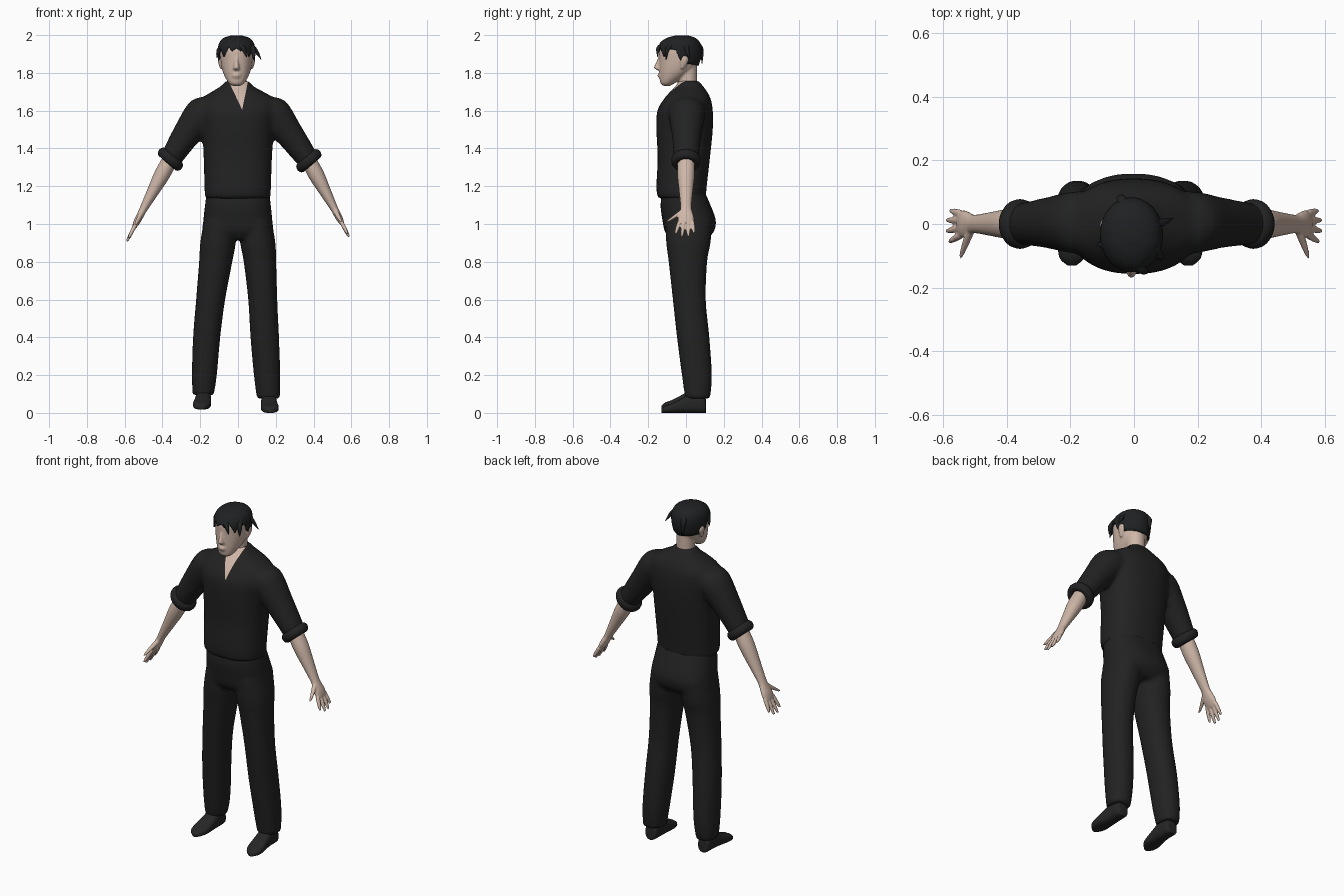
import bpy, bmesh, math
from mathutils import Vector

cube = bpy.data.objects.get("Cube")
if cube:
    bpy.data.objects.remove(cube, do_unlink=True)

X, Y, Z = Vector((1, 0, 0)), Vector((0, 1, 0)), Vector((0, 0, 1))


def material(name, rgb):
    m = bpy.data.materials.new(name)
    m.use_nodes = True
    m.diffuse_color = (*rgb, 1)
    bsdf = m.node_tree.nodes["Principled BSDF"]
    bsdf.inputs["Base Color"].default_value = (*rgb, 1)
    bsdf.inputs["Roughness"].default_value = 0.8
    return m


CLOTH = material("black cloth", (0.016, 0.016, 0.016))
HAIR = material("black hair", (0.014, 0.015, 0.016))
SHOE = material("dark leather", (0.019, 0.019, 0.02))
SKIN = material("skin", (0.62, 0.47, 0.39))


def spline(rows, steps=4):
    """Smoothly interpolate between rows of numbers."""
    out = []
    for i in range(len(rows) - 1):
        a, b, c, d = (rows[max(0, min(len(rows) - 1, i + k))] for k in (-1, 0, 1, 2))
        for s in range(steps):
            t = s / steps
            out.append([q + t / 2 * (r - p + t * (2 * p - 5 * q + 4 * r - e + t * (3 * (q - r) + e - p)))
                        for p, q, r, e in zip(a, b, c, d)])
    return out + [list(rows[-1])]


def loft(bm, rows, u=X, v=Y, power=1.0, n=32):
    """Skin elliptical rings given as (x, y, z, radius_u, radius_v)."""
    def bend(w):
        return math.copysign(abs(w) ** power, w)
    rings = []
    for x, y, z, ru, rv in spline(rows):
        ru, rv = max(ru, 0.002), max(rv, 0.002)
        angles = [2 * math.pi * k / n for k in range(n)]
        rings.append([bm.verts.new(Vector((x, y, z)) + u * ru * bend(math.cos(a)) + v * rv * bend(math.sin(a)))
                      for a in angles])
    faces = [bm.faces.new(rings[0]), bm.faces.new(rings[-1])]
    for a, b in zip(rings, rings[1:]):
        faces += [bm.faces.new((a[k], a[(k + 1) % n], b[(k + 1) % n], b[k])) for k in range(n)]
    bmesh.ops.recalc_face_normals(bm, faces=faces)


def bands(rows):
    """Turn (z, x0, x1, y0, y1) extents into rings."""
    return [((a + b) / 2, (c + d) / 2, z, (b - a) / 2, (d - c) / 2) for z, a, b, c, d in rows]


def finish(bm, name, mat, voxel=0, smooth=4):
    mesh = bpy.data.meshes.new(name)
    bm.to_mesh(mesh)
    bm.free()
    obj = bpy.data.objects.new(name, mesh)
    bpy.context.collection.objects.link(obj)
    mesh.materials.append(mat)
    bpy.ops.object.select_all(action='DESELECT')
    bpy.context.view_layer.objects.active = obj
    obj.select_set(True)
    if voxel:
        rm = obj.modifiers.new("Blend", 'REMESH')
        rm.mode, rm.voxel_size = 'VOXEL', voxel
        sm = obj.modifiers.new("Soften", 'SMOOTH')
        sm.factor, sm.iterations = 0.5, smooth
        for mod in ("Blend", "Soften"):
            bpy.ops.object.modifier_apply(modifier=mod)
    bpy.ops.object.shade_smooth_by_angle(angle=math.radians(50))
    return obj


# Arm layout per side: sign, cuff, wrist and fingertip in x-z
ARMS = {"left": (1, (0.375, 1.335), (0.505, 1.09), (0.588, 0.932)),
        "right": (-1, (0.358, 1.343), (0.50, 1.08), (0.588, 0.908))}

# Shirt: torso and sleeves blended together
bm = bmesh.new()
loft(bm, bands([(1.135, -.175, .172, -.15, .105), (1.2, -.178, .175, -.157, .11), (1.35, -.182, .18, -.15, .127),
                (1.5, -.19, .19, -.157, .142), (1.6, -.205, .205, -.152, .142), (1.66, -.195, .195, -.118, .132),
                (1.7, -.14, .135, -.085, .112), (1.73, -.09, .08, -.055, .09), (1.757, -.067, .058, -.04, .07)]),
     power=0.85)
for s, cuff, wrist, tip in ARMS.values():
    u = Vector((0.76 * s, 0, 0.65))
    loft(bm, [(s * .10, .005, 1.63, .07, .09), (s * .18, .005, 1.592, .092, .098), (s * .27, .004, 1.48, .076, .08),
              (s * cuff[0], 0, cuff[1], .058, .064)], u)
shirt = finish(bm, "shirt", CLOTH, 0.013, 5)

# Open neckline: cut a V into the front and colour it as skin
shirt.data.materials.append(SKIN)
apex = Vector((0.022, 0, 1.605))
normals = [(apex - Vector((x, 0, 1.74))).cross(Y) * k for x, k in ((-.042, 1), (.05, -1))]
bm = bmesh.new()
bm.from_mesh(shirt.data)
for nrm in normals:
    near = [f for f in bm.faces if f.calc_center_median().y < 0 and f.calc_center_median().z > 1.56
            and abs(f.calc_center_median().x) < 0.1]
    geom = near + list({e for f in near for e in f.edges}) + list({w for f in near for w in f.verts})
    bmesh.ops.bisect_plane(bm, geom=geom, plane_co=apex, plane_no=nrm, dist=1e-5)
inside = Vector((0.01, 0, 1.7)) - apex
for f in bm.faces:
    p = f.calc_center_median()
    if p.y < 0 and p.z > apex.z and all((p - apex).dot(q) * inside.dot(q) > 0 for q in normals):
        f.material_index = 1
bm.to_mesh(shirt.data)
bm.free()

# Rolled cuffs, forearms and hands
for side, (s, cuff, wrist, tip) in ARMS.items():
    bpy.ops.mesh.primitive_torus_add(major_radius=0.055, minor_radius=0.023, major_segments=40, minor_segments=14,
                                     location=(s * cuff[0], 0, cuff[1]), rotation=(0, math.atan2(0.65 * s, -0.76), 0))
    roll = bpy.context.object
    roll.name = side + "_cuff"
    roll.scale.z = 1.2
    roll.data.materials.append(CLOTH)
    bpy.ops.object.shade_smooth()

    C, W, T = (Vector((s * p[0], 0, p[1])) for p in (cuff, wrist, tip))
    d = (T - W).normalized()
    u = d.cross(Y)
    knuckle = W.lerp(T, 0.5)
    bm = bmesh.new()
    loft(bm, [(*C.lerp(W, t), a, b) for t, a, b in
              ((0, .04, .046), (.3, .042, .046), (.65, .032, .037), (1, .021, .029))]
         + [(*W.lerp(T, t), a, b) for t, a, b in ((.2, .019, .036), (.38, .018, .043), (.55, .012, .04))], u)
    for y0, y1, reach in ((-.035, -.055, .9), (-.012, -.022, 1), (.012, .012, .99), (.033, .042, .87)):
        end = W.lerp(T, reach)
        loft(bm, [(knuckle.x, y0, knuckle.z, .011, .012), (*(knuckle.lerp(end, 0.6) + Y * (y0 * .4 + y1 * .6)), .010, .0105),
                  (end.x, y1, end.z, .006, .006)], u, n=12)
    base, end = W.lerp(T, 0.12), W.lerp(T, 0.5)
    loft(bm, [(base.x, -.015, base.z, .014, .018), (*(base.lerp(end, .55) - Y * .06), .012, .015),
              (end.x, -.102, end.z, .007, .008)], u, n=12)
    finish(bm, side + "_forearm_and_hand", SKIN, 0.0045, 2)

# Trousers: hips and two legs blended together
bm = bmesh.new()
loft(bm, bands([(1.18, -.165, .165, -.125, .095), (1.1, -.175, .174, -.135, .13), (1.02, -.184, .182, -.125, .158),
                (.96, -.188, .186, -.112, .148), (.92, -.16, .16, -.08, .11)]), power=0.85)
LEGS = {"right": [(1.02, -.18, -.005, -.11, .14), (.9, -.2, -.012, -.105, .13), (.8, -.206, -.03, -.092, .112),
                  (.6, -.222, -.068, -.07, .105), (.4, -.238, -.094, -.048, .124), (.2, -.244, -.112, -.022, .137),
                  (.095, -.24, -.128, -.004, .128)],
        "left": [(1.02, .005, .178, -.11, .14), (.9, .012, .198, -.105, .13), (.8, .03, .202, -.092, .112),
                 (.6, .054, .208, -.07, .105), (.4, .066, .217, -.048, .124), (.2, .084, .224, -.022, .137),
                 (.075, .1, .222, -.004, .128)]}
for rows in LEGS.values():
    loft(bm, bands(rows), power=0.92)
finish(bm, "trousers", CLOTH, 0.012, 4)

# Shoes
for side, cx, z0, splay in (("right", -.183, .018, -.012), ("left", .163, 0, .008)):
    bm = bmesh.new()
    loft(bm, [(cx + splay * t, y, z0 + h / 2, w, h / 2) for y, w, h, t in
              ((.105, .018, .05, 0), (.095, .036, .085, 0), (.03, .041, .1, 0), (-.02, .044, .078, .3),
               (-.07, .047, .052, .7), (-.108, .038, .038, 1), (-.13, .014, .02, 1))], X, Z, power=0.75)
    finish(bm, side + "_shoe", SHOE)

# Head with neck, nose, ears and lips
CX = -0.008
SKULL = [(1.731, .02, -.118, -.085), (1.745, .04, -.135, -.06), (1.78, .062, -.14, -.005), (1.82, .077, -.142, .045),
         (1.87, .085, -.143, .066), (1.92, .087, -.143, .07), (1.955, .078, -.125, .06), (1.978, .055, -.09, .035),
         (1.989, .02, -.05, 0)]
bm = bmesh.new()
loft(bm, bands([(z, CX - w, CX + w, a, b) for z, w, a, b in SKULL]), power=0.95)
loft(bm, bands([(1.66, -.06, .05, -.045, .065), (1.74, -.056, .046, -.04, .06), (1.84, -.055, .045, -.04, .06)]))
loft(bm, bands([(z, CX - w, CX + w, y, -.12) for z, w, y in
                ((1.812, .01, -.145), (1.82, .018, -.163), (1.83, .016, -.17), (1.86, .01, -.157), (1.895, .008, -.143))]),
     n=16)
loft(bm, bands([(z, CX - .022, CX + .022, y, -.12) for z, y in ((1.772, -.142), (1.782, -.15), (1.792, -.15), (1.8, -.142))]),
     n=16)
for s in (-1, 1):
    loft(bm, [(CX + s * x, y, z, .01, r) for x, y, z, r in
              ((.078, -.02, 1.822, .008), (.086, -.012, 1.85, .02), (.09, -.008, 1.875, .022), (.086, -.01, 1.895, .01))], n=16)
finish(bm, "head_and_neck", SKIN, 0.006, 3)

# Hair cap: follows the skull down to a ragged hairline
profile = spline(SKULL, 8)
HAIRLINE = [(0, 1.925), (.3, 1.905), (.45, 1.94), (.8, 1.875), (1.0, 1.92), (1.4, 1.915), (1.6, 1.86), (2, 1.84), (3.2, 1.828)]


def hairline(a):
    for (a0, z0), (a1, z1) in zip(HAIRLINE, HAIRLINE[1:]):
        if a <= a1:
            return z0 + (z1 - z0) * (a - a0) / (a1 - a0)


def scalp(a, z):
    row = min(profile, key=lambda r: abs(r[0] - z))
    w, y0, y1 = row[1] + .012, row[2] - .009, row[3] + .014
    return Vector((CX + w * math.sin(a), (y0 + y1) / 2 - (y1 - y0) / 2 * math.cos(a), z + .008))


bm = bmesh.new()
N, ROWS = 72, 14
grid = []
for j in range(ROWS + 1):
    ring = []
    for k in range(N):
        a = 2 * math.pi * k / N
        low = hairline(min(a, 2 * math.pi - a))
        ring.append(bm.verts.new(scalp(a, 1.989 + (low - 1.989) * (j / ROWS) ** 1.6)))
    grid.append(ring)
bm.faces.new(grid[0])
for a, b in zip(grid, grid[1:]):
    for k in range(N):
        bm.faces.new((a[k], b[k], b[(k + 1) % N], a[(k + 1) % N]))
bmesh.ops.smooth_vert(bm, verts=[w for r in grid[1:-1] for w in r], factor=0.5, use_axis_x=True, use_axis_y=True, use_axis_z=True)
bmesh.ops.recalc_face_normals(bm, faces=bm.faces)
cap = finish(bm, "hair_cap", HAIR)
solid = cap.modifiers.new("Thickness", 'SOLIDIFY')
solid.thickness, solid.offset = 0.014, -1

# Loose locks of hair
bm = bmesh.new()
for a, m, b in (((.05, .0, 1.965), (.088, .005, 1.925), (.122, .018, 1.872)),
                ((-.06, -.06, 1.96), (-.097, -.065, 1.925), (-.112, -.06, 1.878)),
                ((-.01, -.1, 1.968), (.025, -.145, 1.935), (.045, -.15, 1.885)),
                ((.06, -.07, 1.96), (.08, -.1, 1.92), (.085, -.105, 1.87)),
                ((-.02, .04, 1.975), (-.04, .08, 1.93), (-.035, .085, 1.85))):
    loft(bm, [(*a, .016, .016), (*m, .015, .012), (*b, .002, .002)], n=10)
finish(bm, "hair_locks", HAIR)
